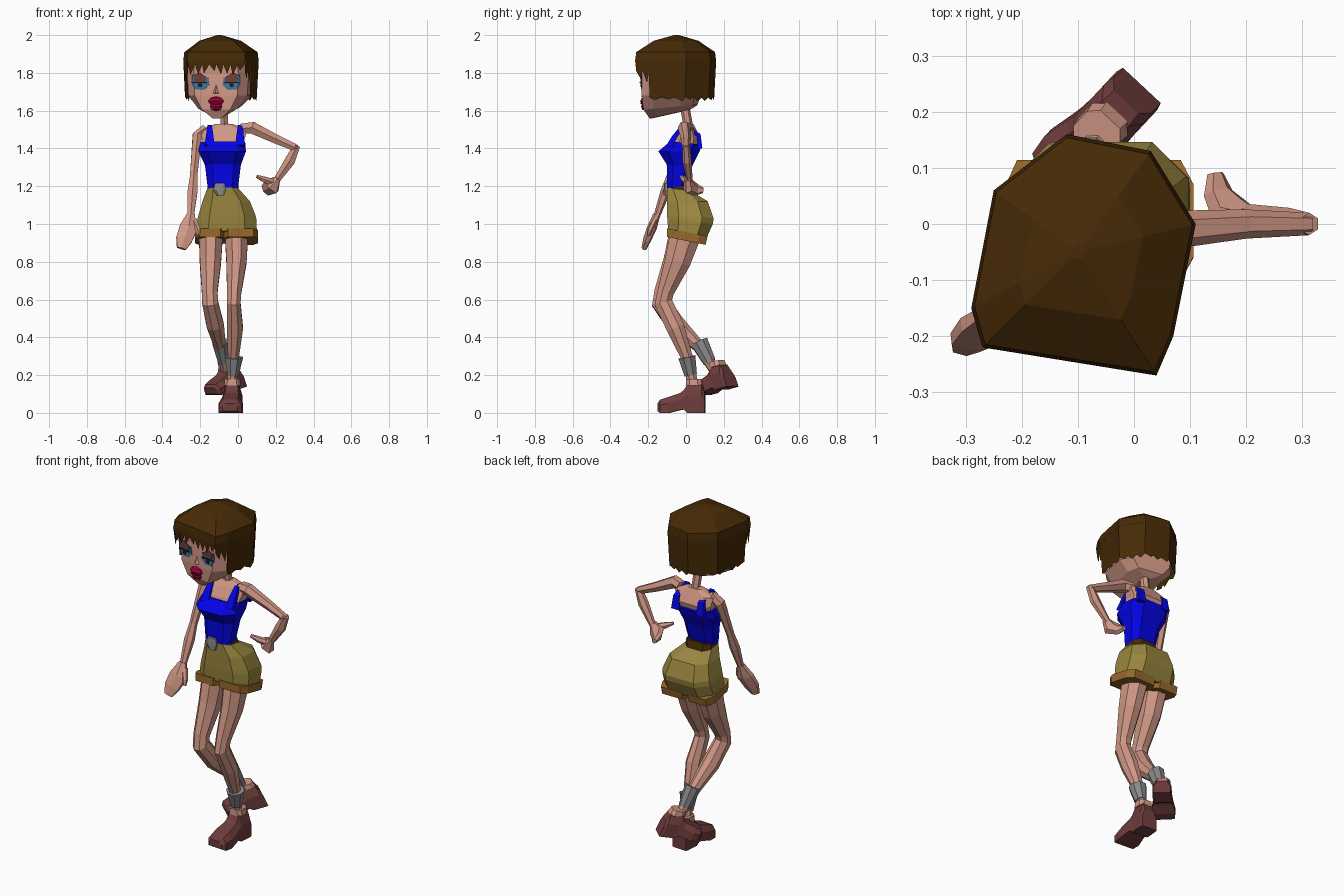
import bpy, bmesh, math, random
from mathutils import Vector, Matrix

random.seed(4)
if "Cube" in bpy.data.objects:
    bpy.data.objects.remove(bpy.data.objects["Cube"], do_unlink=True)

COLOURS = {
    "skin": (0.63, 0.31, 0.235), "hair_brown": (0.062, 0.023, 0.002),
    "top_blue": (0.001, 0.001, 0.8), "shorts_khaki": (0.32, 0.24, 0.05),
    "cuff_brown": (0.31, 0.14, 0.025), "boot_red_brown": (0.16, 0.046, 0.046),
    "sock_grey": (0.25, 0.25, 0.25), "lip_crimson": (0.38, 0.0, 0.045),
    "eye_teal": (0.035, 0.18, 0.34), "lash_dark": (0.02, 0.012, 0.015)}
MATS = {}
for mat_name, c in COLOURS.items():
    m = bpy.data.materials.new(mat_name)
    m.use_nodes = True
    m.diffuse_color = (*c, 1)
    bsdf = next(n for n in m.node_tree.nodes if n.type == 'BSDF_PRINCIPLED')
    bsdf.inputs["Base Color"].default_value = (*c, 1)
    MATS[mat_name] = m


def finish(bm, name, mat, matrix=None):
    if matrix:
        bm.transform(matrix)
    bmesh.ops.recalc_face_normals(bm, faces=bm.faces)
    me = bpy.data.meshes.new(name)
    bm.to_mesh(me)
    bm.free()
    me.materials.append(MATS[mat])
    ob = bpy.data.objects.new(name, me)
    bpy.context.collection.objects.link(ob)


def skin_rings(name, rings, mat, matrix=None):
    """Closed skin through a list of equal rings of points."""
    bm = bmesh.new()
    vs = [[bm.verts.new(p) for p in r] for r in rings]
    n = len(rings[0])
    for a, b in zip(vs, vs[1:]):
        for i in range(n):
            j = (i + 1) % n
            bm.faces.new((a[i], a[j], b[j], b[i]))
    bm.faces.new(vs[0])
    bm.faces.new(vs[-1])
    finish(bm, name, mat, matrix)


def oct_ring(zf, zb, x0, x1, y0, y1, kx, ky):
    """Chamfered rectangle, height zf at the front and zb at the back."""
    cx, cy, hx, hy = (x0 + x1) / 2, (y0 + y1) / 2, (x1 - x0) / 2, (y1 - y0) / 2
    corners = [(-kx, -1), (kx, -1), (1, -ky), (1, ky), (kx, 1), (-kx, 1), (-1, ky), (-1, -ky)]
    return [(cx + u * hx, cy + v * hy, zf + (zb - zf) * (v + 1) / 2) for u, v in corners]


def body(name, rings, mat, matrix=None, kx=0.6, ky=0.5):
    skin_rings(name, [oct_ring(*r, kx, ky) for r in rings], mat, matrix)


def tube(name, pts, mat, n=6):
    """Limb through points (x, y, z, half width, half depth)."""
    P = [Vector(p[:3]) for p in pts]
    rings = []
    for i, p in enumerate(pts):
        t = (P[min(i + 1, len(P) - 1)] - P[max(i - 1, 0)]).normalized()
        u = t.cross(Vector((0, 1, 0))).normalized()
        v = u.cross(t)
        rings.append([P[i] + u * p[3] * math.cos(a) + v * p[4] * math.sin(a)
                      for a in (math.tau * (k + 0.5) / n for k in range(n))])
    skin_rings(name, rings, mat)


def plate(name, pts, y, mat, matrix, mirror=1):
    """Thin flat shape facing the front."""
    skin_rings(name, [[(mirror * x, y + d, z) for x, z in pts] for d in (0, -0.004)], mat, matrix)


def blob(name, loc, size, mat, matrix):
    bm = bmesh.new()
    bmesh.ops.create_uvsphere(bm, u_segments=6, v_segments=4, radius=1)
    finish(bm, name, mat, matrix @ Matrix.Translation(loc) @ Matrix.Diagonal((*size, 1)))


# Head, turned slightly to its right
HEAD = Matrix.Translation((-0.09, -0.05, 0)) @ Matrix.Rotation(math.radians(-9), 4, 'Z')
body("head", [(1.558, 1.605, -.03, .03, -.14, .07), (1.605, 1.63, -.105, .105, -.165, .1),
              (1.68, 1.68, -.158, .158, -.17, .11), (1.80, 1.80, -.165, .165, -.165, .11),
              (1.88, 1.88, -.155, .155, -.175, .11), (1.93, 1.93, -.11, .11, -.12, .08)],
     "skin", HEAD, kx=0.72, ky=0.55)
skin_rings("nose", [[(-.02, -.165, 1.69), (.02, -.165, 1.69), (0, -.185, 1.695)],
                    [(-.006, -.16, 1.74), (.006, -.16, 1.74), (0, -.167, 1.74)]], "skin", HEAD)
blob("upper_lip", (0, -.168, 1.65), (.048, .027, .025), "lip_crimson", HEAD)
blob("lower_lip", (0, -.164, 1.622), (.038, .027, .024), "lip_crimson", HEAD)
plate("mouth_line", [(-.03, 1.634), (.03, 1.634), (.03, 1.637), (-.03, 1.637)], -.188,
      "lash_dark", HEAD)
for side, s in (("left", 1), ("right", -1)):
    plate(side + "_eye", [(.036, 1.735), (.065, 1.71), (.11, 1.712), (.13, 1.75),
                          (.127, 1.79), (.042, 1.775)], -.168, "eye_teal", HEAD, s)
    plate(side + "_eyelid", [(.052, 1.75), (.115, 1.752), (.12, 1.788), (.09, 1.802),
                             (.052, 1.778)], -.172, "boot_red_brown", HEAD, s)
    plate(side + "_lash", [(.046, 1.745), (.125, 1.747), (.125, 1.753), (.046, 1.751)],
          -.176, "lash_dark", HEAD, s)
    plate(side + "_pupil", [(.076, 1.724), (.094, 1.724), (.096, 1.748), (.074, 1.748)],
          -.174, "lash_dark", HEAD, s)

# Hair: faceted cap with a jagged fringe and side curtain
RIM = [Vector(p) for p in ((-.27, -.22), (.04, -.27), (.07, -.2), (.11, 0), (.03, .13),
                           (-.12, .16), (-.25, .06), (-.29, -.15))]
MID = Vector((-.1, -.05))


def rim_ring(scale, z):
    return [(*(MID + (p - MID) * scale), z) for p in RIM]


skin_rings("hair_cap", [rim_ring(.98, 1.86), rim_ring(1, 1.86), rim_ring(.97, 1.91),
                        rim_ring(.55, 1.97), rim_ring(.06, 2.0)], "hair_brown")
bm = bmesh.new()
for i in range(8):
    a, b = RIM[i], RIM[(i + 1) % 8]
    count, mid, tip, tuck = ((8, 1.845, 1.785, .97) if i == 0 else (2, 1.81, 1.74, .97)
                             if i in (1, 7) else (3, 1.672, 1.65, .95))
    for k in range(count):
        p, q = a.lerp(b, k / count), a.lerp(b, (k + 1) / count)
        m = p.lerp(q, random.uniform(.2, .8))
        low = tip + random.uniform(0, .5) * (mid - tip)
        shape = [(p, 1, 1.87), (q, 1, 1.87), (q, tuck, mid), (m, tuck, low), (p, tuck, mid)]
        bm.faces.new([bm.verts.new((*(MID + (w - MID) * sc), z)) for w, sc, z in shape])
finish(bm, "hair_strands", "hair_brown")

# Neck, chest and blue top
tube("neck", [(-.078, -.01, 1.64, .025, .025), (-.072, .01, 1.53, .023, .025),
              (-.075, .02, 1.49, .045, .035)], "skin")
body("chest", [(1.38, 1.38, -.18, .02, -.09, .06), (1.45, 1.45, -.19, .035, -.066, .078),
               (1.5, 1.5, -.2, .05, -.035, .055), (1.53, 1.53, -.12, -.03, -.01, .04)], "skin")
body("tank_top", [(1.19, 1.19, -.16, 0, -.1, .0), (1.315, 1.31, -.175, .015, -.102, .035),
                  (1.385, 1.385, -.21, .042, -.146, .072), (1.437, 1.42, -.198, .038, -.084, .084)],
     "top_blue")
for side, x in (("left", .011), ("right", -.15)):
    tube(side + "_strap_front", [(x, -.09, 1.41, .037, .022), (x, -.062, 1.46, .028, .018),
                                 (x, -.02, 1.517, .017, .013)], "top_blue", 4)
    tube(side + "_strap_back", [(x, .074, 1.4, .037, .018), (x, .068, 1.47, .026, .016),
                                (x, -.01, 1.517, .016, .012)], "top_blue", 4)

# Shorts, belt and buckle
body("shorts", [(.962, .92, -.222, .1, -.094, .106), (1.03, 1.0, -.215, .098, -.099, .142),
                (1.05, 1.03, -.21, .093, -.1, .146), (1.12, 1.12, -.188, .063, -.1, .115),
                (1.192, 1.175, -.163, .003, -.101, .025)], "shorts_khaki")
body("belt", [(1.165, 1.165, -.163, .004, -.095, .036), (1.188, 1.21, -.16, .001, -.095, .022)],
     "hair_brown")
body("belt_buckle", [(1.15, 1.15, -.112, -.074, -.118, -.09), (1.18, 1.18, -.13, -.064, -.118, -.09),
                     (1.218, 1.218, -.122, -.07, -.116, -.09)], "sock_grey")
for side, x0, x1 in (("right", -.228, -.072), ("left", -.076, .106)):
    body(side + "_cuff", [(.932, .89, x0, x1, -.101, .104), (.977, .935, x0, x1, -.101, .114)],
         "cuff_brown", kx=0.75, ky=0.6)

# Legs and socks
tube("right_leg", [(-.143, 0, .97, .07, .092), (-.146, -.05, .8, .061, .077),
                   (-.15, -.125, .64, .045, .047), (-.148, -.135, .585, .046, .052),
                   (-.122, -.055, .47, .05, .052), (-.095, .07, .35, .032, .033),
                   (-.065, .15, .23, .028, .03)], "skin", 8)
tube("left_leg", [(-.008, .005, .97, .068, .092), (-.008, -.045, .8, .058, .074),
                  (-.02, -.108, .64, .041, .047), (-.022, -.12, .585, .038, .052),
                  (-.016, -.055, .45, .046, .052), (-.025, .01, .28, .03, .032),
                  (-.03, .035, .16, .028, .03)], "skin", 8)
tube("right_sock", [(-.095, .07, .375, .045, .05), (-.076, .125, .27, .032, .036)], "sock_grey", 8)
tube("left_sock", [(-.021, .005, .295, .051, .049), (-.026, .025, .2, .032, .036)], "sock_grey", 8)

# Boots: sections (distance from heel, half width, sole height, top height)
BOOT = [(0, .046, .0, .11), (.015, .05, 0, .15), (.09, .05, 0, .152), (.11, .052, .018, .12),
        (.13, .055, .015, .105), (.19, .065, 0, .085), (.235, .06, 0, .07), (.25, .04, .01, .05)]
LEAN = Matrix(((1, 0, 0, 0), (0, .9, -.2, 0), (0, 0, .85, 0), (0, 0, 0, 1)))
for side, heel, turn, pitch, shape in (("left", (-.025, .1, 0), -4, 0, Matrix.Identity(4)),
                                       ("right", (.014, .247, .14), -43, 12, LEAN)):
    M = (Matrix.Translation(heel) @ Matrix.Rotation(math.radians(turn), 4, 'Z')
         @ Matrix.Rotation(math.radians(pitch), 4, 'X') @ shape)
    skin_rings(side + "_boot", [[(-w, -f, a), (w, -f, a), (w, -f, a + .6 * (b - a)), (.65 * w, -f, b),
                                 (-.65 * w, -f, b), (-w, -f, a + .6 * (b - a))]
                                for f, w, a, b in BOOT], "boot_red_brown", M)
    body(side + "_boot_collar", [(.145, .145, -.043, .043, -.1, -.012),
                                 (.18, .18, -.04, .04, -.098, -.018)], "skin", M)

# Left arm, bent with the hand on the hip
tube("left_upper_arm", [(.02, .01, 1.505, .03, .035), (.075, -.01, 1.51, .036, .034),
                        (.2, 0, 1.45, .028, .026), (.312, 0, 1.4, .021, .02)], "skin")
tube("left_forearm", [(.312, 0, 1.415, .02, .02), (.275, .005, 1.335, .032, .024),
                      (.2, .02, 1.225, .019, .016)], "skin")
tube("left_hand", [(.21, .01, 1.24, .018, .02), (.178, .015, 1.2, .05, .034),
                   (.15, .055, 1.182, .036, .022), (.145, .09, 1.178, .016, .014)], "skin")
tube("left_thumb", [(.185, .01, 1.22, .022, .018), (.14, -.01, 1.235, .018, .016),
                    (.1, -.025, 1.252, .009, .009)], "skin")

# Right arm, hanging
tube("right_arm", [(-.175, .01, 1.505, .025, .03), (-.215, -.005, 1.47, .029, .032),
                   (-.235, -.08, 1.255, .022, .022), (-.241, -.11, 1.17, .03, .026),
                   (-.25, -.155, 1.04, .019, .017)], "skin")
tube("right_hand", [(-.25, -.155, 1.05, .024, .019), (-.262, -.18, .98, .055, .026),
                    (-.285, -.205, .92, .05, .022), (-.3, -.222, .87, .028, .014)], "skin")
tube("right_thumb", [(-.235, -.165, 1.02, .02, .016), (-.212, -.19, .97, .016, .015),
                     (-.209, -.2, .94, .009, .008)], "skin")
